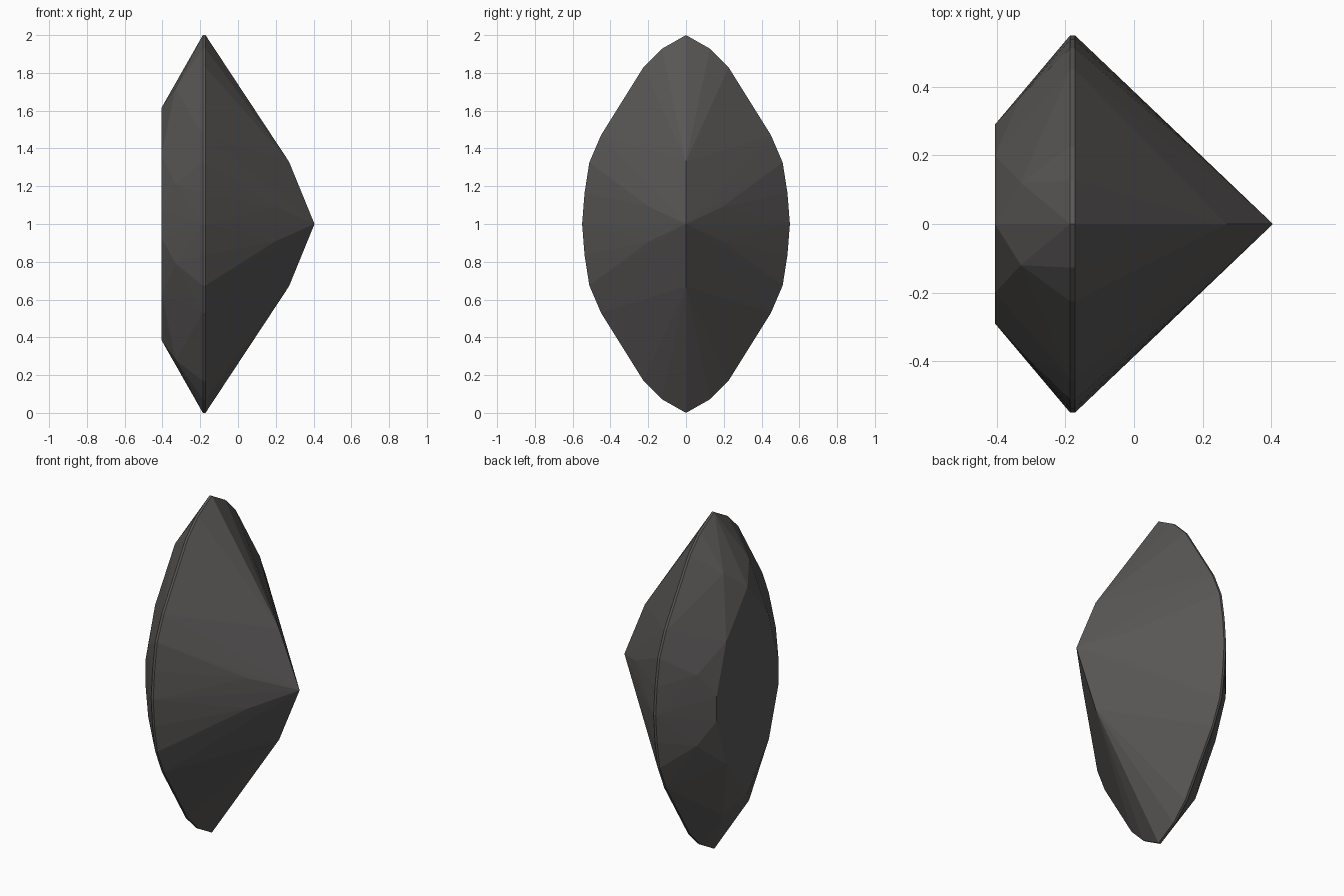
import bpy, bmesh, math

if "Cube" in bpy.data.objects:
    bpy.data.objects.remove(bpy.data.objects["Cube"])

# One quadrant of each outline as (y, height from centre); mirrored to all four
girdle = [(0, 1), (.127, .928), (.225, .83), (.36, .615), (.45, .47),
          (.512, .325), (.537, .165), (.55, 0)]
table = [(0, .615), (.2, .365), (.29, .075)]
crown_breaks = [(.12, .72), (.372, .21)]
pavilion_breaks = [(.192, .09)]

def mirrored(profile, x):
    return {(x, sy * y, 1 + sz * z) for y, z in profile
            for sy in (1, -1) for sz in (1, -1)}

points = mirrored(table, -.405)
points |= mirrored(crown_breaks, -.33)
points |= mirrored(girdle, -.186) | mirrored(girdle, -.172)
points |= mirrored(pavilion_breaks, .2)
points |= mirrored([(0, .33)], .27)
points.add((.405, 0, 1))

# Cut gem: convex faceted solid through the facet corners
bm = bmesh.new()
for p in sorted(points):
    bm.verts.new(p)
bmesh.ops.convex_hull(bm, input=bm.verts[:])
bmesh.ops.dissolve_limit(bm, angle_limit=math.radians(1),
                         verts=bm.verts[:], edges=bm.edges[:])
bmesh.ops.recalc_face_normals(bm, faces=bm.faces[:])
mesh = bpy.data.meshes.new("marquise_gem")
bm.to_mesh(mesh)
bm.free()
gem = bpy.data.objects.new("marquise_gem", mesh)
bpy.context.collection.objects.link(gem)

# Dark stone colour
mat = bpy.data.materials.new("dark_stone")
mat.diffuse_color = (.1, .095, .092, 1)
mat.use_nodes = True
mat.node_tree.nodes["Principled BSDF"].inputs["Base Color"].default_value = mat.diffuse_color
mesh.materials.append(mat)
